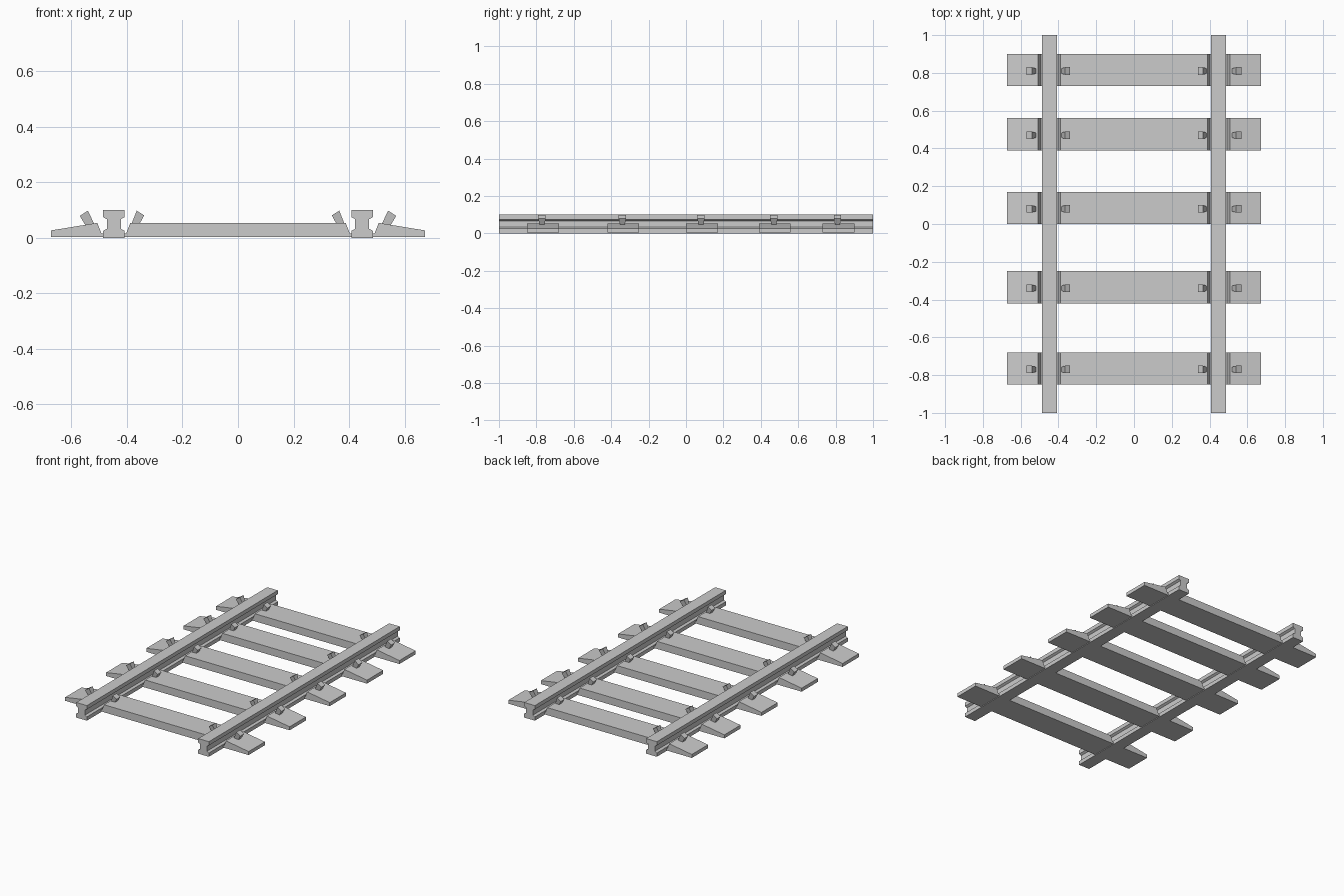
import bpy, bmesh

if "Cube" in bpy.data.objects:
    bpy.data.objects.remove(bpy.data.objects["Cube"])

SLEEPER_Y = [0.815, 0.475, 0.085, -0.335, -0.765]


def loft(name, profile, y, half_widths):
    """Solid with an (x, z) profile; each profile point has its own half width in y."""
    bm = bmesh.new()
    front = [bm.verts.new((x, y - w, z)) for (x, z), w in zip(profile, half_widths)]
    back = [bm.verts.new((x, y + w, z)) for (x, z), w in zip(profile, half_widths)]
    n = len(profile)
    bm.faces.new(front)
    bm.faces.new(back[::-1])
    for i in range(n):
        j = (i + 1) % n
        bm.faces.new((front[j], front[i], back[i], back[j]))
    bmesh.ops.recalc_face_normals(bm, faces=bm.faces)
    me = bpy.data.meshes.new(name)
    bm.to_mesh(me)
    bm.free()
    ob = bpy.data.objects.new(name, me)
    bpy.context.collection.objects.link(ob)
    return ob


def flip(points):
    return [(-x, z) for x, z in reversed(points)]


# Rails: head, web and foot section, running the full length
half = [(0.039, 0.0), (0.039, 0.025), (0.025, 0.033), (0.025, 0.067),
        (0.039, 0.075), (0.039, 0.10)]
section = half + flip(half)
for side, label in ((-1, "left"), (1, "right")):
    rail = [(x + side * 0.4475, z) for x, z in section]
    loft(f"{label}_rail", rail, 0, [1.0] * len(rail))

# Sleepers: sloped ends and a notch seating each rail
right_half = [(0.673, 0.004), (0.673, 0.027), (0.507, 0.054), (0.492, 0.016),
              (0.403, 0.016), (0.388, 0.054)]
sleeper = right_half + flip(right_half)

# Rail clips: tapered leaning blocks on both sides of each rail
clips = {
    "outer_clip": [(0.541, 0.098), (0.570, 0.079), (0.548, 0.042), (0.517, 0.048)],
    "inner_clip": [(0.365, 0.098), (0.338, 0.081), (0.356, 0.048), (0.385, 0.048)],
}
for i, y in enumerate(SLEEPER_Y, 1):
    loft(f"sleeper_{i}", sleeper, y, [0.085] * len(sleeper))
    for name, prof in clips.items():
        for side, label in ((-1, "left"), (1, "right")):
            pts = [(side * x, z) for x, z in prof]
            loft(f"{label}_{name}_{i}", pts, y - 0.005, [0.02, 0.02, 0.012, 0.012])
